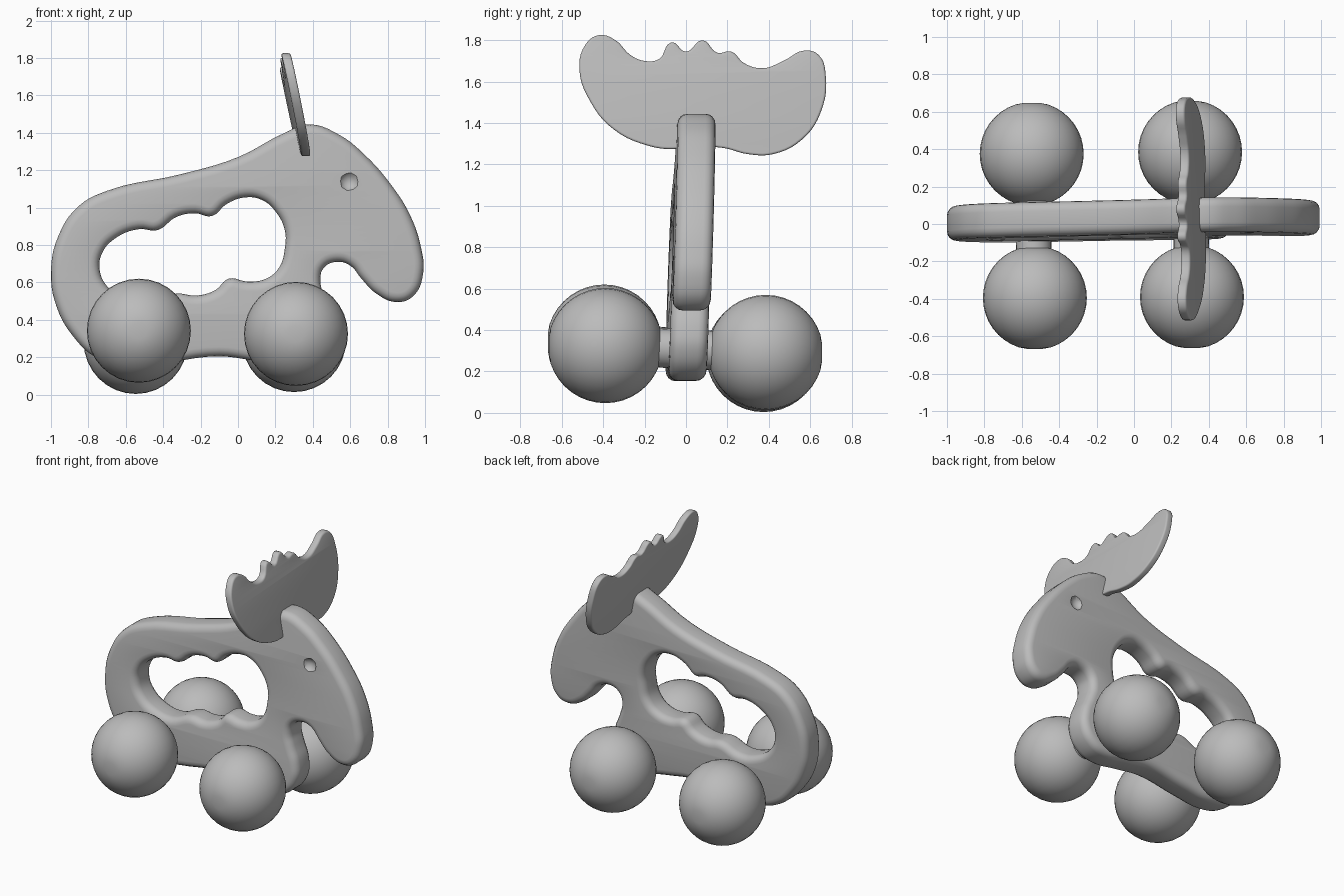
import bpy
import bmesh
from math import radians
from mathutils import Matrix, Vector

if "Cube" in bpy.data.objects:
    bpy.data.objects.remove(bpy.data.objects["Cube"], do_unlink=True)

wood = bpy.data.materials.new("plain grey")
wood.use_nodes = True
wood.diffuse_color = (0.5, 0.5, 0.5, 1)
wood.node_tree.nodes["Principled BSDF"].inputs["Base Color"].default_value = (0.5, 0.5, 0.5, 1)


def finish(obj, angle=40):
    """Give an object its colour and smooth shading."""
    if not obj.data.materials:
        obj.data.materials.append(wood)
    bpy.ops.object.select_all(action='DESELECT')
    obj.select_set(True)
    bpy.context.view_layer.objects.active = obj
    bpy.ops.object.shade_smooth_by_angle(angle=radians(angle))


def mesh_object(name, bm):
    mesh = bpy.data.meshes.new(name)
    bm.to_mesh(mesh)
    bm.free()
    obj = bpy.data.objects.new(name, mesh)
    bpy.context.collection.objects.link(obj)
    return obj


def board(name, outlines, half, rounding, place):
    """Cut a rounded board from smooth closed outlines, then place each vertex."""
    curve = bpy.data.curves.new(name + " outline", 'CURVE')
    curve.dimensions = '2D'
    curve.fill_mode = 'BOTH'
    curve.resolution_u = 5
    curve.extrude = half - rounding
    curve.bevel_depth = rounding
    curve.bevel_resolution = 3
    curve.offset = -rounding
    for outline in outlines:
        spline = curve.splines.new('BEZIER')
        spline.bezier_points.add(len(outline) - 1)
        spline.use_cyclic_u = True
        for point, (u, v) in zip(spline.bezier_points, outline):
            point.co = (u, v, 0)
        for point in spline.bezier_points:
            point.handle_left_type = point.handle_right_type = 'AUTO'
    helper = bpy.data.objects.new(name + " helper", curve)
    bpy.context.collection.objects.link(helper)
    graph = bpy.context.evaluated_depsgraph_get()
    mesh = bpy.data.meshes.new_from_object(helper.evaluated_get(graph))
    bm = bmesh.new()
    bm.from_mesh(mesh)
    bpy.data.objects.remove(helper)
    bpy.data.meshes.remove(mesh)
    bmesh.ops.remove_doubles(bm, verts=bm.verts, dist=0.0005)
    for v in bm.verts:
        v.co = place(*v.co)
    bmesh.ops.recalc_face_normals(bm, faces=bm.faces)
    return mesh_object(name, bm)


def lean(x, z):
    """Sideways drift of the slightly crooked body."""
    return 0.015 * x + 0.035 * (z - 0.7) + 0.02


# Body with head, and the scalloped handle opening
silhouette = [
    (.38, 1.445), (.25, 1.4), (0, 1.27), (-.3, 1.18), (-.7, 1.09), (-.85, 1.01),
    (-.96, .85), (-1, .65), (-.97, .47), (-.88, .31), (-.76, .2), (-.6, .155),
    (-.4, .17), (-.1, .205), (.1, .18), (.3, .155), (.42, .19), (.5, .3),
    (.5, .42), (.46, .53), (.44, .61), (.46, .68), (.53, .71), (.6, .69),
    (.66, .62), (.74, .54), (.85, .495), (.94, .53), (.99, .65), (.98, .78),
    (.92, .96), (.82, 1.12), (.68, 1.28), (.54, 1.39)]
opening = [
    (.25, .78), (.25, .88), (.2, .98), (.13, 1.04), (.04, 1.055), (-.06, 1.02),
    (-.14, .955), (-.23, .97), (-.33, .95), (-.43, .88), (-.53, .885), (-.65, .84),
    (-.725, .76), (-.74, .67), (-.7, .58), (-.6, .51), (-.47, .49), (-.33, .54),
    (-.22, .53), (-.12, .56), (-.05, .62), (.05, .605), (.15, .62), (.22, .68)]
body = board("body", [silhouette, opening], 0.092, 0.05,
             lambda u, v, w: Vector((u, lean(u, v) - w, v)))

# Eye dimples, cut on both sides
bm = bmesh.new()
for side in (-1, 1):
    spot = Vector((0.595, lean(0.595, 1.14) + side * 0.122, 1.14))
    bmesh.ops.create_icosphere(bm, subdivisions=2, radius=0.058,
                               matrix=Matrix.Translation(spot))
cutter = mesh_object("eye_cutter", bm)
cutter.data.materials.append(wood)
cutter.hide_render = True
cut = body.modifiers.new("eye dimples", 'BOOLEAN')
cut.object = cutter
cut.operation = 'DIFFERENCE'
cut.solver = 'EXACT'
body.data.materials.append(wood)
bpy.context.view_layer.objects.active = body
bpy.ops.object.modifier_apply(modifier=cut.name)
bpy.data.objects.remove(cutter)
finish(body)

# Antlers, a thin plate leaning backward across the head
antler_shape = [
    (-.515, 1.66), (-.485, 1.78), (-.42, 1.825), (-.34, 1.8), (-.27, 1.73), (-.2, 1.7),
    (-.13, 1.71), (-.07, 1.79), (0, 1.745), (.08, 1.8), (.15, 1.74), (.22, 1.745),
    (.28, 1.69), (.37, 1.665), (.47, 1.7), (.57, 1.75), (.64, 1.73), (.675, 1.63),
    (.65, 1.45), (.56, 1.32), (.42, 1.25), (.3, 1.25), (.18, 1.28), (0, 1.285),
    (-.06, 1.275), (-.18, 1.29), (-.35, 1.37), (-.46, 1.5)]
antlers = board("antlers", [antler_shape], 0.025, 0.012,
                lambda u, v, w: Vector((0.36 - 0.21 * (v - 1.28) - 0.025 * u + w, u, v)))
finish(antlers)

# Ball wheels, slightly flattened on the outside
wheels = {
    "right_rear_wheel": (-0.53, -0.395, 0.342),
    "right_front_wheel": (0.31, -0.39, 0.325),
    "left_rear_wheel": (-0.547, 0.375, 0.282),
    "left_front_wheel": (0.3, 0.385, 0.292)}
for name, centre in wheels.items():
    bm = bmesh.new()
    bmesh.ops.create_uvsphere(bm, u_segments=32, v_segments=20, radius=0.278,
                              matrix=Matrix.Rotation(radians(90), 4, 'X'))
    for v in bm.verts:
        v.co.y = max(-0.272, min(0.272, v.co.y))
        v.co += Vector(centre)
    finish(mesh_object(name, bm))

# Axles joining each pair of wheels through the body
for end in ("rear", "front"):
    a = Vector(wheels["right_" + end + "_wheel"])
    b = Vector(wheels["left_" + end + "_wheel"])
    turn = (b - a).to_track_quat('Z', 'Y').to_matrix().to_4x4()
    bm = bmesh.new()
    bmesh.ops.create_cone(bm, cap_ends=True, segments=24, radius1=0.095, radius2=0.095,
                          depth=(b - a).length - 0.2,
                          matrix=Matrix.Translation((a + b) / 2) @ turn)
    finish(mesh_object(end + "_axle", bm))
